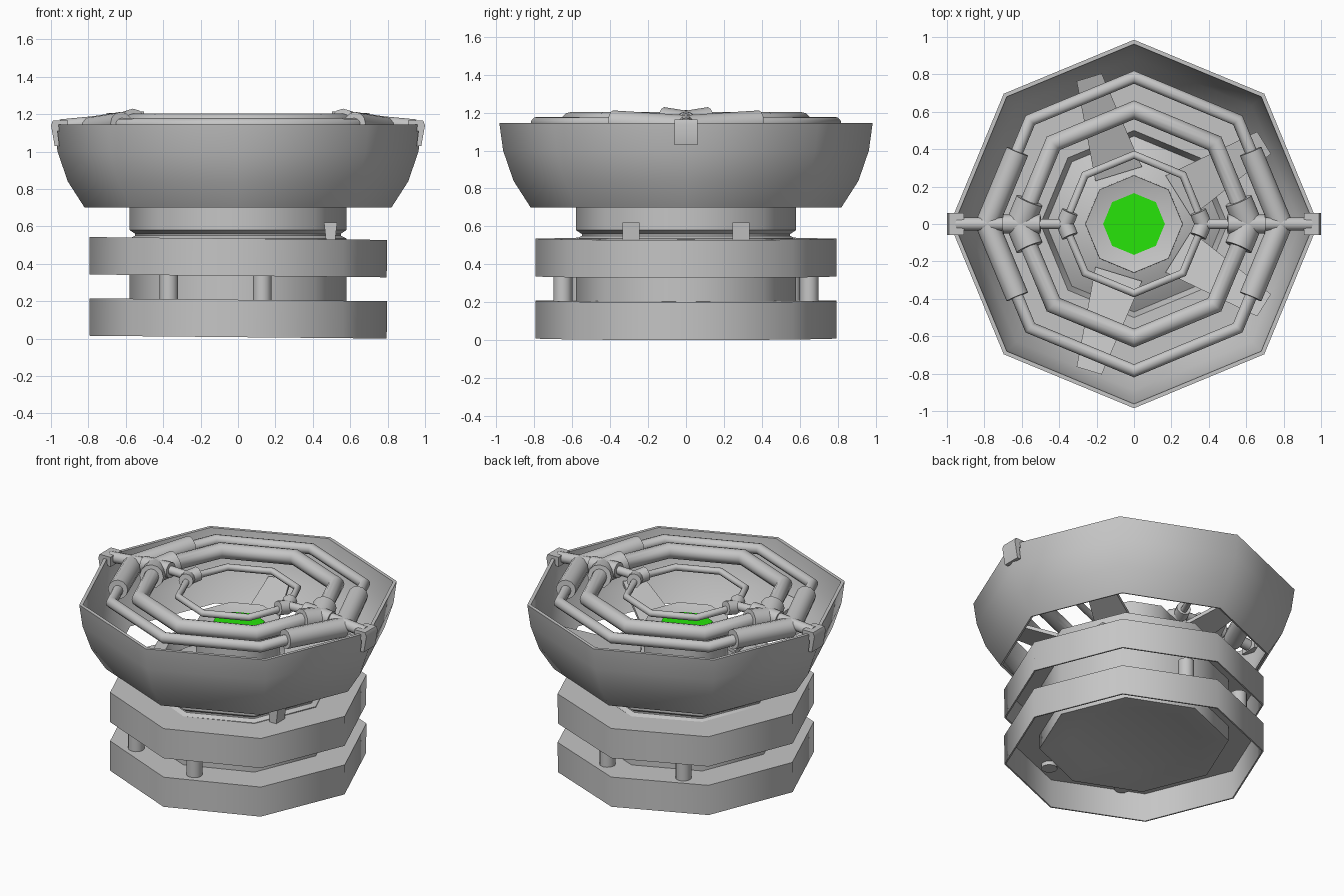
import bpy, bmesh
from math import sin, cos, pi, radians
from mathutils import Vector, Matrix

if "Cube" in bpy.data.objects:
    bpy.data.objects.remove(bpy.data.objects["Cube"])


def material(name, rgb):
    m = bpy.data.materials.new(name)
    m.use_nodes = True
    m.diffuse_color = (*rgb, 1)
    m.node_tree.nodes["Principled BSDF"].inputs["Base Color"].default_value = (*rgb, 1)
    return m


GREY = material("grey metal", (0.56, 0.56, 0.56))
GREEN = material("green lens", (0.02, 0.78, 0.003))
parts = []


def finish(name, bm, mat=GREY):
    bmesh.ops.remove_doubles(bm, verts=bm.verts, dist=1e-5)
    bmesh.ops.recalc_face_normals(bm, faces=bm.faces)
    mesh = bpy.data.meshes.new(name)
    bm.to_mesh(mesh)
    bm.free()
    mesh.materials.append(mat)
    ob = bpy.data.objects.new(name, mesh)
    bpy.context.collection.objects.link(ob)
    parts.append(ob)
    return ob


def lathe(name, profile, closed=True):
    """Turn an (r, z) profile into an eight-sided body."""
    bm = bmesh.new()
    rings = [[bm.verts.new((r * cos(k * pi / 4), r * sin(k * pi / 4), z))
              for k in range(8)] for r, z in profile]
    n = len(rings)
    for i in range(n if closed else n - 1):
        a, b = rings[i], rings[(i + 1) % n]
        for k in range(8):
            j = (k + 1) % 8
            bm.faces.new((a[k], a[j], b[j], b[k]))
    return finish(name, bm)


def tube_ring(name, radius, z, thick):
    return lathe(name, [(radius + thick * cos(a * pi / 6), z + thick * sin(a * pi / 6))
                        for a in range(12)])


def rod(name, start, end, r1, r2=None):
    start, end = Vector(start), Vector(end)
    d = end - start
    bm = bmesh.new()
    bmesh.ops.create_cone(bm, cap_ends=True, segments=12, radius1=r1,
                          radius2=r1 if r2 is None else r2, depth=d.length)
    turn = d.to_track_quat('Z', 'Y').to_matrix().to_4x4()
    bm.transform(Matrix.Translation((start + end) / 2) @ turn)
    return finish(name, bm)


def prism(name, outline, width, side=1):
    """Extrude an (x, z) outline across y."""
    bm = bmesh.new()
    f = bm.faces.new([bm.verts.new((side * x, -width / 2, z)) for x, z in outline])
    ext = bmesh.ops.extrude_face_region(bm, geom=[f])
    bmesh.ops.translate(bm, vec=(0, width, 0),
                        verts=[v for v in ext["geom"] if isinstance(v, bmesh.types.BMVert)])
    return finish(name, bm)


# Hollow base rings, very slightly tilted
for name, z in (("lower_ring", 0.0075), ("upper_ring", 0.335)):
    ring = lathe(name, [(0.795, 0), (0.795, 0.2), (0.56, 0.2), (0.56, 0.19),
                        (0.785, 0.19), (0.785, 0)])
    ring.location.z = z
    ring.rotation_euler.y = 0.0095

# Central column with recessed base, groove, stepped top and lens pedestal
lathe("column", [(0, 0.14), (0.39, 0.14), (0.56, 0.1), (0.58, 0.1), (0.58, 0.535),
                 (0.55, 0.55), (0.55, 0.56), (0.58, 0.58), (0.58, 0.70), (0.5, 0.70),
                 (0.47, 0.62), (0.38, 0.68), (0.262, 0.72), (0.26, 0.965),
                 (0.165, 0.935), (0, 0.935)], closed=False)

# Green lens
bm = bmesh.new()
bmesh.ops.create_cone(bm, cap_ends=True, segments=8, radius1=0.165, radius2=0.165, depth=0.008)
lens = finish("lens", bm, GREEN)
lens.location.z = 0.939

# Open bowl shell
lathe("bowl", [(0.82, 0.70), (0.91, 0.84), (0.965, 1.0), (0.985, 1.145),
               (0.962, 1.145), (0.945, 1.0), (0.89, 0.845), (0.805, 0.705)])

# Three concentric tubes
tube_ring("outer_tube", 0.785, 1.143, 0.035)
tube_ring("middle_tube", 0.61, 1.153, 0.05)
tube_ring("inner_tube", 0.37, 1.15, 0.022)

# Spacer pins and brackets, mirrored front to back
for s, label in ((-1, "front"), (1, "back")):
    for x, y, n in ((-0.37, 0.555, "right"), (0.13, 0.65, "left")):
        rod(f"{label}_{n}_pin", (x, s * y, 0.17), (x, s * y, 0.35), 0.05)
    b = prism(f"{label}_bracket", [(0.47, 0.53), (0.52, 0.53), (0.53, 0.62), (0.46, 0.62)], 0.09)
    b.location.y = s * 0.29

    # Tapered struts from pedestal to bowl
    for ang in (107, 32):
        bm = bmesh.new()
        for r, z, w in ((0.28, 0.70, 0.13), (0.82, 0.86, 0.07)):
            for side in (-w, w):
                for dz in (0, 0.025):
                    bm.verts.new((r, side, z + dz))
        bmesh.ops.convex_hull(bm, input=bm.verts)
        bm.transform(Matrix.Rotation(radians(s * ang), 4, 'Z'))
        finish(f"{label}_strut", bm)

# Cross arms with sleeves, hubs and rim clips, on both sides
for s, label in ((1, "left"), (-1, "right")):
    rod(f"{label}_inner_arm", (s * 0.36, 0, 1.16), (s * 0.62, 0, 1.17), 0.028)
    rod(f"{label}_outer_arm", (s * 0.55, 0, 1.175), (s * 0.95, 0, 1.137), 0.035)
    rod(f"{label}_hub_collar", (s * 0.50, 0, 1.165), (s * 0.70, 0, 1.155), 0.05, 0.05)
    prism(f"{label}_rim_clip", [(0.91, 1.165), (0.99, 1.165), (1.0, 1.14), (0.98, 1.03),
                                (0.955, 1.03), (0.965, 1.11), (0.91, 1.10)], 0.12, s)
    # Sleeves rise away from the arm
    for t in (-1, 1):
        for name, radius, z, rise, thick, reach in (
                ("sleeve", 0.785, 1.125, 0.025, 0.062, 0.7),
                ("hub", 0.61, 1.135, 0.02, 0.075, 0.29),
                ("joint", 0.37, 1.15, 0.01, 0.045, 0.25)):
            a = Vector((s * radius, 0, z))
            b = Vector((s * radius * cos(pi / 4), t * radius * sin(pi / 4), z))
            rod(f"{label}_{name}", a, a.lerp(b, reach) + Vector((0, 0, rise)), thick)

# Smooth shading across the octagon corners, sharp at the rims
bpy.ops.object.select_all(action='DESELECT')
for ob in parts:
    ob.select_set(True)
bpy.context.view_layer.objects.active = parts[0]
bpy.ops.object.shade_smooth_by_angle(angle=radians(50))
